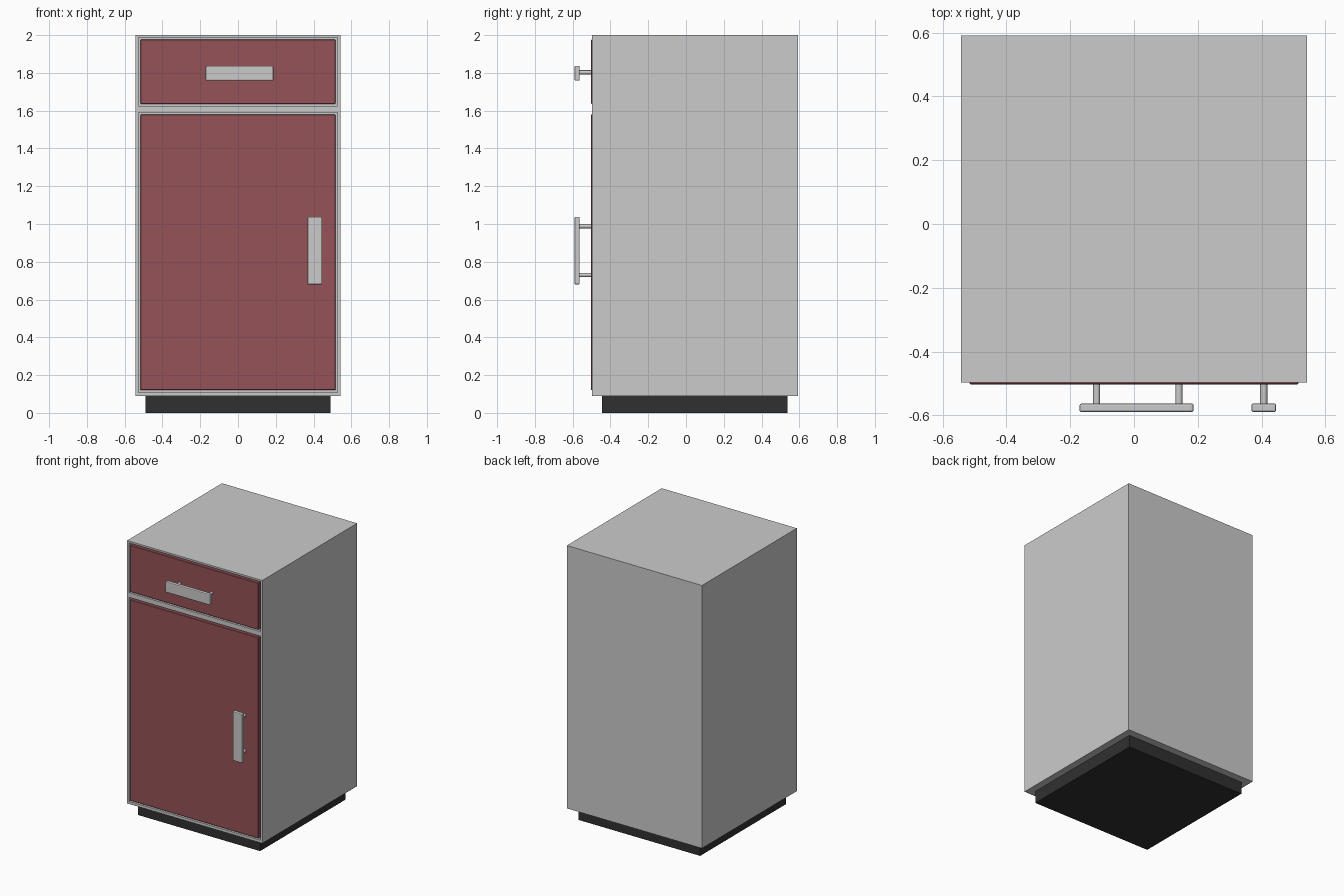
import bpy, math

if "Cube" in bpy.data.objects:
    bpy.data.objects.remove(bpy.data.objects["Cube"])

def material(name, color):
    m = bpy.data.materials.new(name)
    m.diffuse_color = (*color, 1)
    m.use_nodes = True
    m.node_tree.nodes["Principled BSDF"].inputs["Base Color"].default_value = m.diffuse_color
    return m

RED = material("red_panel", (0.30, 0.085, 0.095))
DARK = material("dark_plinth", (0.03, 0.03, 0.03))

def box(name, x, y, z, mat=None, bevel=0, segments=1):
    """Box from (min, max) ranges on each axis."""
    bpy.ops.mesh.primitive_cube_add(size=1, location=[(a + b) / 2 for a, b in (x, y, z)])
    o = bpy.context.object
    o.name = name
    o.scale = [b - a for a, b in (x, y, z)]
    bpy.ops.object.transform_apply(location=False, rotation=False, scale=True)
    if mat:
        o.data.materials.append(mat)
    if bevel:
        b = o.modifiers.new("Bevel", 'BEVEL')
        b.width, b.segments = bevel, segments
    return o

def post(name, x, z):
    bpy.ops.mesh.primitive_cylinder_add(vertices=24, radius=0.011, depth=0.07,
                                        location=(x, -0.533, z),
                                        rotation=(math.pi / 2, 0, 0))
    bpy.context.object.name = name
    bpy.ops.object.shade_smooth_by_angle()

def handle(name, x, z, vertical):
    """Flat bar on two round posts."""
    hx, hz = (0.039, 0.179) if vertical else (0.179, 0.039)
    box(name + "_bar", (x - hx, x + hx), (-0.59, -0.563), (z - hz, z + hz),
        bevel=0.006, segments=2)
    for i, s in enumerate((-0.129, 0.129)):
        px, pz = (x, z + s) if vertical else (x + 0.004 + s, z + 0.005)
        post(f"{name}_post_{i + 1}", px, pz)

# Cabinet body and plinth
body = box("cabinet_body", (-0.543, 0.543), (-0.497, 0.592), (0.09, 2.0))
box("plinth", (-0.49, 0.49), (-0.446, 0.537), (0, 0.092), DARK)

# Red fronts, each sitting in a shallow recess of the body
for name, z0, z1 in (("drawer_front", 1.636, 1.976), ("door_front", 0.12, 1.58)):
    g = 0.011
    cutter = box(name + "_cutter", (-0.516 - g, 0.516 + g), (-0.6, -0.477), (z0 - g, z1 + g))
    cutter.hide_render = True
    cutter.hide_set(True)
    mod = body.modifiers.new(name + "_recess", 'BOOLEAN')
    mod.operation, mod.solver, mod.object = 'DIFFERENCE', 'EXACT', cutter
    box(name, (-0.516, 0.516), (-0.503, -0.475), (z0, z1), RED, bevel=0.003)

# Handles
handle("drawer_handle", 0.008, 1.798, False)
handle("door_handle", 0.407, 0.859, True)
